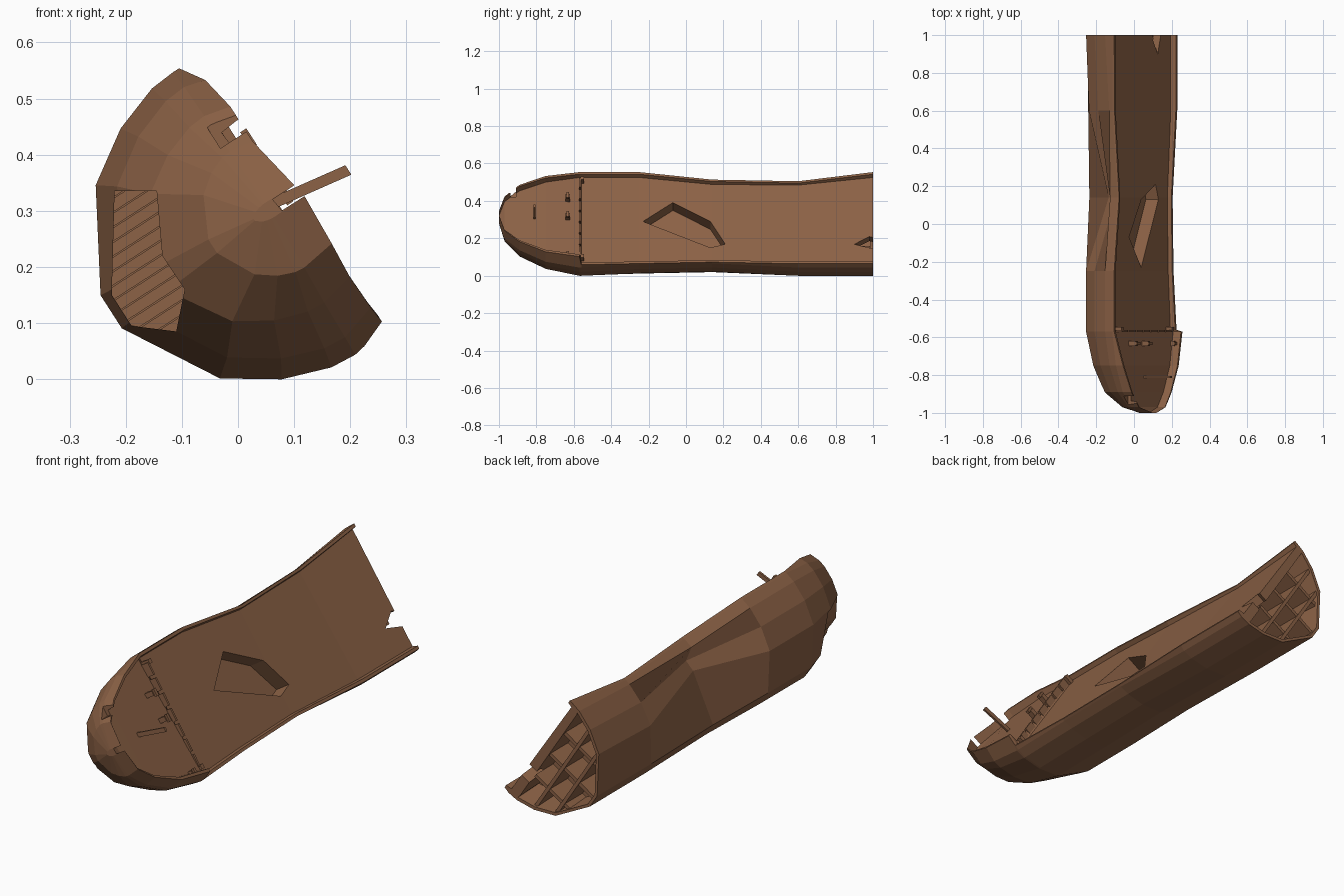
import bpy
import bmesh
from mathutils import Vector

default_cube = bpy.data.objects.get("Cube")
if default_cube:
    bpy.data.objects.remove(default_cube, do_unlink=True)

# One weathered timber colour
timber = bpy.data.materials.new("weathered_timber")
timber.use_nodes = True
timber_colour = (0.262, 0.122, 0.061, 1)
timber.diffuse_color = timber_colour
timber.node_tree.nodes["Principled BSDF"].inputs["Base Color"].default_value = timber_colour


def ship(across, up, along):
    """Heeled hull frame: across runs to the low side, up leaves the deck."""
    return Vector((0.057 + 0.54 * across + 0.84 * up, along,
                   0.302 - 0.84 * across + 0.54 * up))


def loft(name, rings):
    """Closed solid through matching rings of points."""
    bm = bmesh.new()
    loops = [[bm.verts.new(point) for point in ring] for ring in rings]
    for first, second in zip(loops, loops[1:]):
        count = len(first)
        for i in range(count):
            j = (i + 1) % count
            bm.faces.new((first[i], first[j], second[j], second[i]))
    bm.faces.new(loops[0])
    bm.faces.new(loops[-1])
    bmesh.ops.recalc_face_normals(bm, faces=bm.faces)
    mesh = bpy.data.meshes.new(name)
    bm.to_mesh(mesh)
    bm.free()
    mesh.materials.append(timber)
    obj = bpy.data.objects.new(name, mesh)
    bpy.context.collection.objects.link(obj)
    return obj


def block(name, across, up, along):
    """Box in the ship frame, each argument a low and high limit."""
    return loft(name, [[ship(a, u, y) for a, u in
                        ((across[0], up[0]), (across[1], up[0]),
                         (across[1], up[1]), (across[0], up[1]))]
                       for y in along])


def deck_prism(name, outline, low, high):
    return loft(name, [[ship(a, up, y) for y, a in outline] for up in (low, high)])


def combine(obj, other, operation):
    modifier = obj.modifiers.new("cut", "BOOLEAN")
    modifier.operation = operation
    modifier.solver = "EXACT"
    modifier.object = other
    bpy.context.view_layer.update()
    graph = bpy.context.evaluated_depsgraph_get()
    result = bpy.data.meshes.new_from_object(obj.evaluated_get(graph))
    obj.modifiers.clear()
    obj.data = result


def remove(*helpers):
    for helper in helpers:
        bpy.data.objects.remove(helper, do_unlink=True)


# Half section from keel to bilge; the rail above it can rise on either side
bottom = [(0.035, -0.337), (0.205, -0.238), (0.266, -0.146), (0.296, -0.06)]
# Inward push on the bilge points where the side is stove in
stove_in = {1: (0.01, 0.11), 2: (0.05, 0.07)}


def half_section(width, depth, rise, dented=False):
    lean = 0.4 * max(rise, 0)
    rail = [(0.3, min(rise, 0) - 0.012), (0.3 - lean, rise), (0.286 - lean, rise),
            (0.28 - lean, 0.6 * rise - 0.022)]
    points = []
    for i, (a, u) in enumerate(bottom + rail):
        inward, upward = stove_in.get(i, (0, 0)) if dented else (0, 0)
        points.append((a * width - inward, (u * depth if u < 0 else u) + upward))
    return points


def section(along, depth, high, low, dented=False):
    """Full ring; high and low give the width and rail rise of each side."""
    low_half = half_section(low[0], depth, low[1])
    high_half = half_section(high[0], depth, high[1], dented)
    return ([ship(a, u, along) for a, u in low_half]
            + [ship(-a, u, along) for a, u in high_half[::-1]])


# Hull with the sheltered bow deck
hull = loft("hull", [
    section(-1, 0.1, (0.05, 0.06), (0.05, 0.065)),
    section(-0.97, 0.36, (0.42, 0.04), (0.4, 0.06)),
    section(-0.89, 0.69, (0.68, 0.04), (0.64, 0.055)),
    section(-0.75, 0.87, (0.89, 0.028), (0.88, 0.057)),
    section(-0.57, 1, (1, 0), (1, 0.06)),
    section(-0.56, 1, (1, 0), (1, 0.01)),
    section(-0.25, 1, (1, 0), (0.94, 0)),
    section(0.14, 0.98, (0.84, 0), (0.91, 0), True),
    section(0.6, 1, (0.86, -0.025), (1, 0.016)),
    section(1, 1, (1, 0), (1, 0.016)),
])


# Broken open stern end
def hold_ring(along, scale):
    half = [(a * scale, u * 0.96) for a, u in bottom] + [(0.285 * scale, -0.06)]
    return ([ship(a, u, along) for a, u in half]
            + [ship(-a, u, along) for a, u in half[::-1]])


hold = loft("hold_cutter", [hold_ring(0.86, 0.89), hold_ring(1.03, 0.96)])
stern_notch = deck_prism("notch_cutter",
                         [(0.9, 0.15), (0.98, 0.1), (1.04, 0.12), (1.04, 0.19)], -0.08, 0.1)

# Jagged opening in the deck
deck_hole = deck_prism("deck_hole_cutter",
                       [(-0.23, 0), (-0.07, -0.12), (0.13, 0), (0.21, 0.143), (0.13, 0.167)],
                       -0.1, 0.1)

# Gash in the bottom of the bow
gash_outline = [(-0.22, 0.335), (-0.145, 0.335), (-0.135, 0.22), (-0.095, 0.16),
                (-0.11, 0.085), (-0.19, 0.095), (-0.225, 0.15)]
gash = loft("gash_cutter", [[Vector((x, y, z)) for x, z in gash_outline]
                            for y in (-1.1, -0.62)])

# Missing piece of the bow rail
rail_gap = block("rail_gap_cutter", (-0.2, -0.14), (-0.015, 0.1), (-0.99, -0.91))

for cutter in (hold, stern_notch, deck_hole, gash, rail_gap):
    combine(hull, cutter, "DIFFERENCE")

# Frames and lower decks that divide the hold
plate = 0.008
for i, a in enumerate((-0.14, 0, 0.14)):
    frame = block(f"hold_frame_{i + 1}", (a - plate, a + plate), (-0.4, 0), (0.855, 0.985))
    combine(frame, hold, "INTERSECT")
for i, u in enumerate((-0.14, -0.23)):
    lower_deck = block(f"lower_deck_{i + 1}", (-0.4, 0.4), (u - plate, u + plate), (0.855, 0.99))
    combine(lower_deck, hold, "INTERSECT")

# Planking seen through the bow gash
for i in range(15):
    a = -0.19 + i * 0.022
    board = block(f"inner_board_{i + 1}", (a, a + 0.02), (-0.36, -0.05), (-0.628, -0.615))
    combine(board, gash, "INTERSECT")
    if not board.data.polygons:
        remove(board)

remove(hold, stern_notch, deck_hole, gash, rail_gap)

# Low broken railing along the edge of the bow deck
for i in range(7):
    a = -0.25 + i * 0.072
    block(f"railing_slat_{i + 1}", (a, a + 0.058), (-0.03, 0.018), (-0.572, -0.562))
for side, a in (("high", -0.26), ("low", 0.235)):
    block(f"railing_post_{side}", (a, a + 0.02), (-0.03, 0.02), (-0.565, -0.545))

# Mooring posts and the leaning stump of a spar
for i, a in enumerate((-0.14, -0.02, 0.235)):
    block(f"mooring_post_{i + 1}", (a, a + 0.022), (-0.02, 0.033), (-0.645, -0.62))
    block(f"mooring_cap_{i + 1}", (a - 0.005, a + 0.03), (0.03, 0.043), (-0.64, -0.625))
loft("spar_stump", [[ship(a + lean, up, y) for a, y in
                     ((-0.01, -0.815), (0.01, -0.815), (0.01, -0.805), (-0.01, -0.805))]
                    for up, lean in ((-0.01, -0.01), (0.156, 0.016))])
